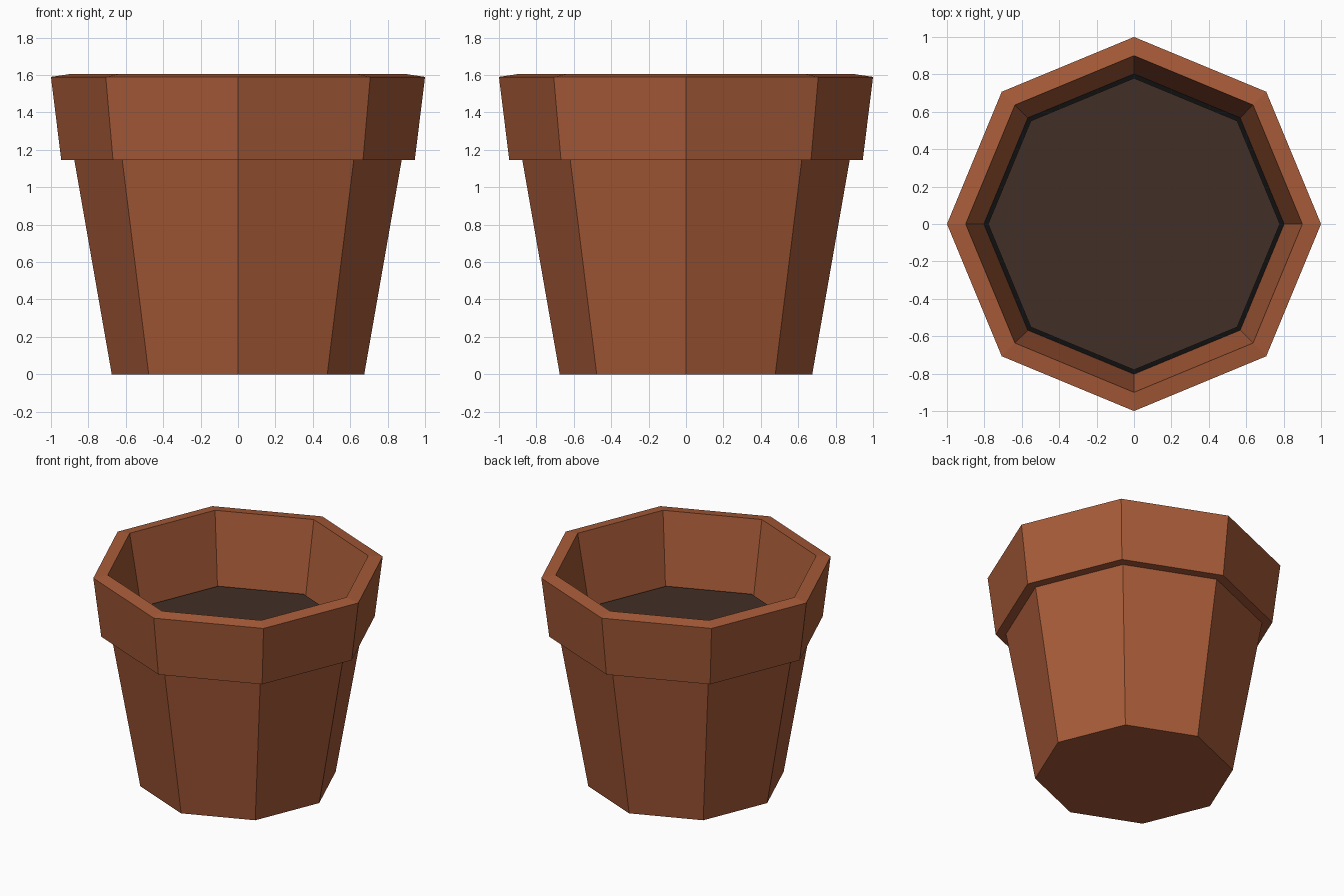
import bpy, bmesh, math

cube = bpy.data.objects.get("Cube")
if cube:
    bpy.data.objects.remove(cube, do_unlink=True)

SIDES = 8


def material(name, rgb):
    mat = bpy.data.materials.new(name)
    mat.use_nodes = True
    color = (*rgb, 1.0)
    mat.diffuse_color = color
    bsdf = mat.node_tree.nodes["Principled BSDF"]
    bsdf.inputs["Base Color"].default_value = color
    bsdf.inputs["Roughness"].default_value = 0.9
    return mat


def lathe(name, profile, mats):
    """Spin (radius, height) points into a closed, flat-sided solid.
    The last cap takes the last material."""
    bm = bmesh.new()
    rings = []
    for r, z in profile:
        angles = [math.tau * i / SIDES for i in range(SIDES)]
        rings.append([bm.verts.new((r * math.cos(a), r * math.sin(a), z))
                      for a in angles])
    for low, high in zip(rings, rings[1:]):
        for i in range(SIDES):
            j = (i + 1) % SIDES
            bm.faces.new((low[i], low[j], high[j], high[i]))
    bm.faces.new(rings[0][::-1])
    end_cap = bm.faces.new(rings[-1])
    end_cap.material_index = len(mats) - 1
    bmesh.ops.recalc_face_normals(bm, faces=bm.faces)
    mesh = bpy.data.meshes.new(name)
    bm.to_mesh(mesh)
    bm.free()
    for mat in mats:
        mesh.materials.append(mat)
    obj = bpy.data.objects.new(name, mesh)
    bpy.context.collection.objects.link(obj)
    return obj


terracotta = material("terracotta", (0.39, 0.105, 0.04))
soil_brown = material("soil brown", (0.053, 0.028, 0.019))
gap_black = material("gap black", (0.005, 0.005, 0.005))

# Pot: tapered body, overhanging collar, sloped lip and inner wall
lathe("pot", [(0.675, 0), (0.875, 1.145), (0.945, 1.145), (1.0, 1.59),
              (0.9, 1.605), (0.803, 1.065)], [terracotta, gap_black])

# Soil: slab set slightly in from the inner wall
lathe("soil", [(0.78, 1.07), (0.78, 1.09)], [soil_brown])
